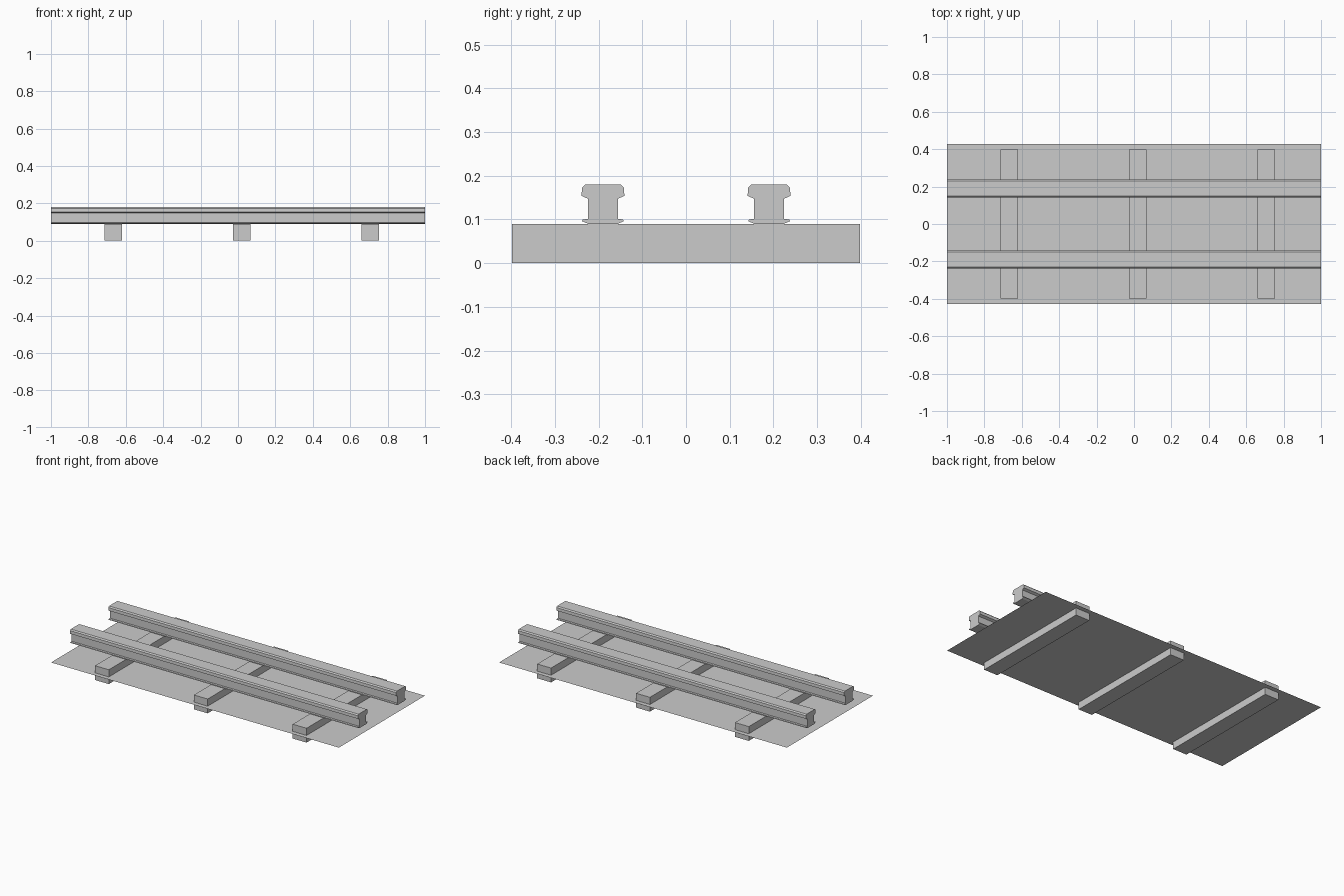
import bpy, bmesh

if "Cube" in bpy.data.objects:
    bpy.data.objects.remove(bpy.data.objects["Cube"])

RAIL_Y = 0.19
GROUND_Z = 0.045


def make_object(name, bm):
    bmesh.ops.recalc_face_normals(bm, faces=bm.faces)
    mesh = bpy.data.meshes.new(name)
    bm.to_mesh(mesh)
    bm.free()
    obj = bpy.data.objects.new(name, mesh)
    bpy.context.collection.objects.link(obj)
    return obj


def box(name, x0, x1, y0, y1, z0, z1):
    bm = bmesh.new()
    bmesh.ops.create_cube(bm, size=1)
    for v in bm.verts:
        v.co.x = x0 + (v.co.x + 0.5) * (x1 - x0)
        v.co.y = y0 + (v.co.y + 0.5) * (y1 - y0)
        v.co.z = z0 + (v.co.z + 0.5) * (z1 - z0)
    return make_object(name, bm)


# Half cross-section of a rail (offset from its centre, height), top to bottom
HALF = [(0.041, 0.180), (0.048, 0.173), (0.049, 0.154), (0.034, 0.147),
        (0.034, 0.101), (0.046, 0.100), (0.048, 0.096), (0.034, 0.090)]


def rail(name, y):
    outline = HALF + [(-a, z) for a, z in reversed(HALF)]
    bm = bmesh.new()
    end = bm.faces.new([bm.verts.new((-1, y + a, z)) for a, z in outline])
    ext = bmesh.ops.extrude_face_region(bm, geom=[end], use_keep_orig=True)
    moved = [g for g in ext["geom"] if isinstance(g, bmesh.types.BMVert)]
    bmesh.ops.translate(bm, verts=moved, vec=(2, 0, 0))
    return make_object(name, bm)


# Rails
rail("rail_front", -RAIL_Y)
rail("rail_back", RAIL_Y)

# Sleepers under the rails
for i, x in enumerate((-0.667, 0.02, 0.707)):
    box(f"sleeper_{i + 1}", x - 0.048, x + 0.048, -0.398, 0.398, 0, 0.09)

# Thin ballast sheet cutting through the sleepers
bm = bmesh.new()
bm.faces.new([bm.verts.new((x, y, GROUND_Z)) for x, y in
              ((-1, -0.427), (1, -0.427), (1, 0.427), (-1, 0.427))])
make_object("ballast_sheet", bm)
